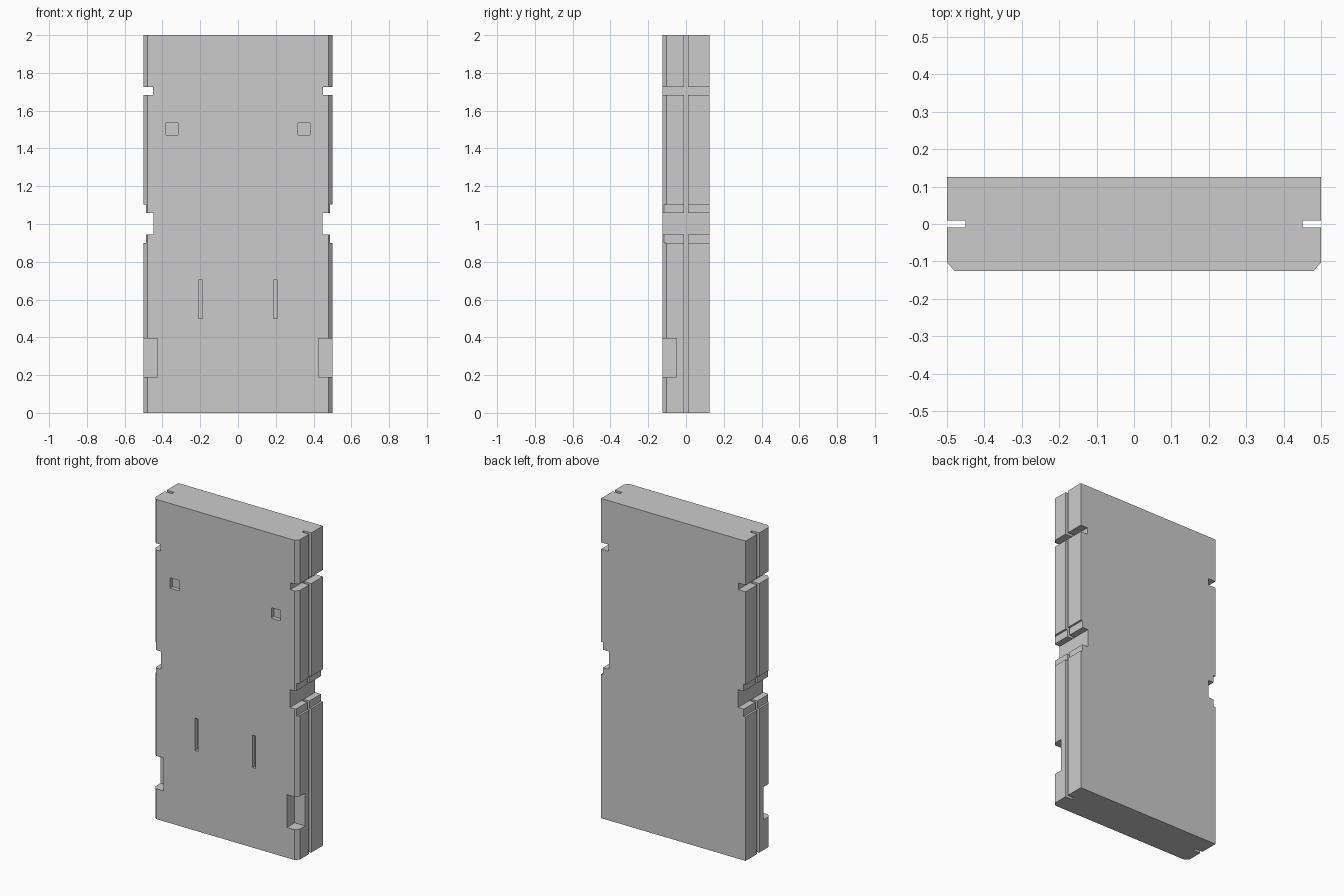
import bpy
import bmesh

if "Cube" in bpy.data.objects:
    bpy.data.objects.remove(bpy.data.objects["Cube"])


def box_cutter(x, y, z):
    """Box spanning the given (min, max) ranges."""
    centre = [(a + b) / 2 for a, b in (x, y, z)]
    bpy.ops.mesh.primitive_cube_add(size=1, location=centre)
    ob = bpy.context.object
    ob.scale = [b - a for a, b in (x, y, z)]
    bpy.ops.object.transform_apply(location=True, rotation=True, scale=True)
    ob.name = "cutter"
    ob.hide_render = True
    return ob


# Panel: plan outline with front chamfers and side grooves, extruded upwards
half = [(0.48, -0.125), (0.5, -0.103), (0.5, -0.01), (0.45, -0.01),
        (0.45, 0.01), (0.5, 0.01), (0.5, 0.125)]
outline = half + [(-x, y) for x, y in reversed(half)]
bm = bmesh.new()
face = bm.faces.new([bm.verts.new((x, y, 0)) for x, y in outline])
top = bmesh.ops.extrude_face_region(bm, geom=[face])["geom"]
bmesh.ops.translate(bm, vec=(0, 0, 2),
                    verts=[v for v in top if isinstance(v, bmesh.types.BMVert)])
bmesh.ops.recalc_face_normals(bm, faces=bm.faces)
mesh = bpy.data.meshes.new("panel")
bm.to_mesh(mesh)
bm.free()
panel = bpy.data.objects.new("panel", mesh)
bpy.context.collection.objects.link(panel)

# Cuts on the right side, each repeated on the left
through = (-0.2, 0.2)
cuts = [
    ((0.45, 0.6), through, (1.683, 1.725)),              # upper notch
    ((0.487, 0.6), through, (0.9, 1.103)),               # shallow middle step
    ((0.447, 0.6), through, (0.945, 1.057)),             # deep middle notch
    ((0.427, 0.6), (-0.2, -0.05), (0.19, 0.395)),        # lower corner pocket
    ((0.318, 0.382), (-0.2, -0.1), (1.47, 1.535)),       # square recess
    ((0.188, 0.21), (-0.2, -0.1), (0.5, 0.703)),         # vertical slot
]
for x, y, z in cuts:
    for span in (x, (-x[1], -x[0])):
        cutter = box_cutter(span, y, z)
        mod = panel.modifiers.new("cut", 'BOOLEAN')
        mod.operation = 'DIFFERENCE'
        mod.solver = 'EXACT'
        mod.object = cutter
        bpy.context.view_layer.objects.active = panel
        bpy.ops.object.modifier_apply(modifier=mod.name)
        bpy.data.objects.remove(cutter)
